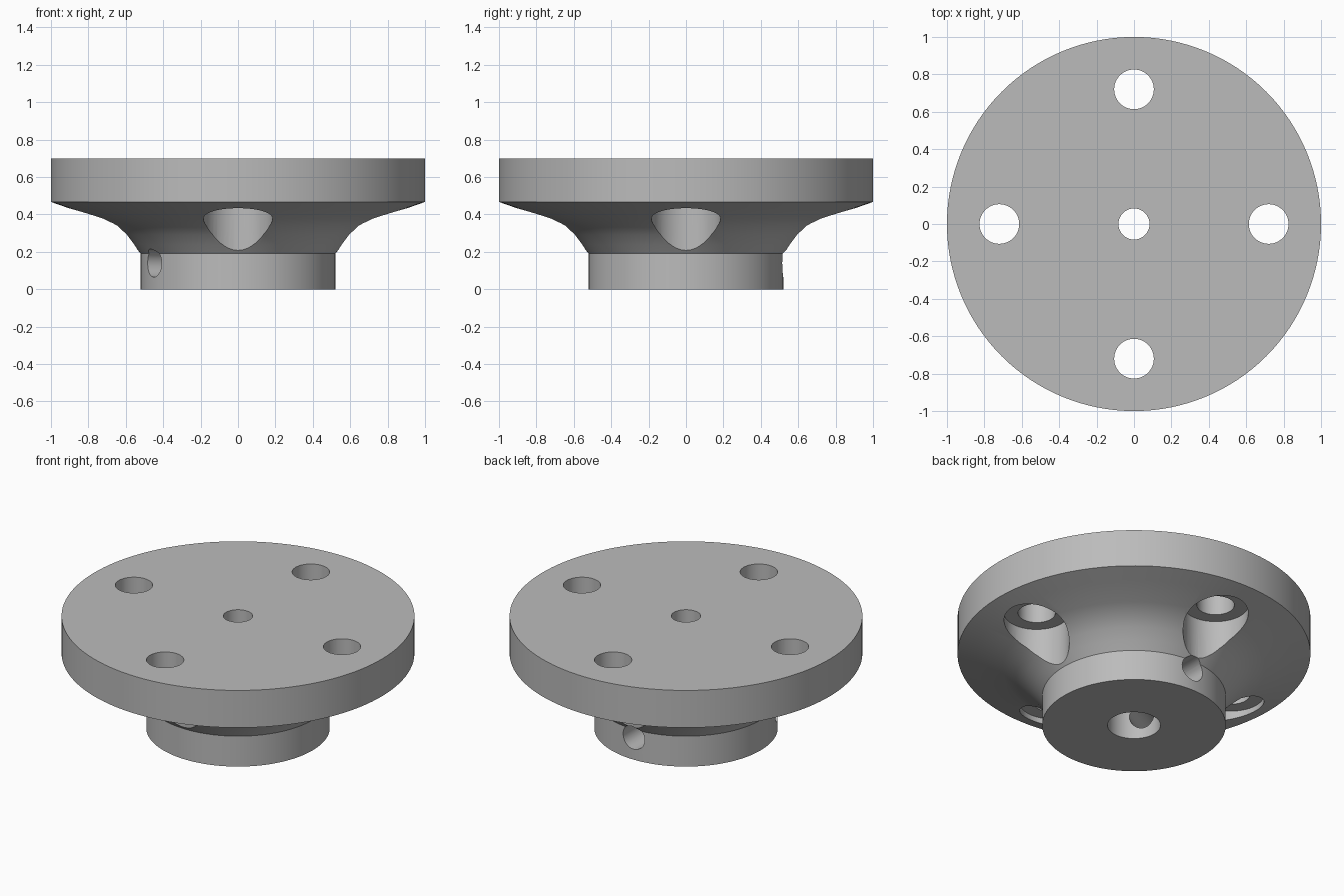
import bpy
import bmesh
from math import pi, radians, cos, sin
from mathutils import Matrix, Vector

cube = bpy.data.objects.get("Cube")
if cube:
    bpy.data.objects.remove(cube, do_unlink=True)

metal = bpy.data.materials.new("plain grey metal")
metal.use_nodes = True
grey = (0.5, 0.5, 0.5, 1)
metal.diffuse_color = grey
metal.node_tree.nodes["Principled BSDF"].inputs["Base Color"].default_value = grey


def lathe(name, profile, steps, closed=False):
    """Spin an (r, z) profile around the z axis."""
    bm = bmesh.new()
    verts = [bm.verts.new((r, 0, z)) for r, z in profile]
    edges = [bm.edges.new(pair) for pair in zip(verts, verts[1:])]
    if closed:
        edges.append(bm.edges.new((verts[-1], verts[0])))
    bmesh.ops.spin(bm, geom=verts + edges, cent=(0, 0, 0), axis=(0, 0, 1),
                   angle=2 * pi, steps=steps)
    bmesh.ops.remove_doubles(bm, verts=bm.verts, dist=0.0001)
    bmesh.ops.recalc_face_normals(bm, faces=bm.faces)
    mesh = bpy.data.meshes.new(name)
    bm.to_mesh(mesh)
    bm.free()
    mesh.materials.append(metal)
    obj = bpy.data.objects.new(name, mesh)
    bpy.context.collection.objects.link(obj)
    return obj


def cut(target, cutter):
    """Subtract the cutter from the target and discard it."""
    cutter.hide_render = True
    bpy.context.view_layer.objects.active = target
    mod = target.modifiers.new("cut", 'BOOLEAN')
    mod.operation = 'DIFFERENCE'
    mod.solver = 'EXACT'
    mod.object = cutter
    bpy.ops.object.modifier_apply(modifier=mod.name)
    bpy.data.objects.remove(cutter, do_unlink=True)


# Disc, flared neck and hub, with a stepped bore through the middle
shoulder = 0.467
outer = [(0.52, 0), (0.52, 0.19), (0.56, 0.238), (0.61, 0.292), (0.67, 0.342),
         (0.745, 0.378), (0.9, 0.432), (1, shoulder), (1, 0.7)]
bore = [(0.083, 0.7), (0.083, shoulder), (0.15, shoulder), (0.15, 0)]
flange = lathe("flange_body", outer + bore, 128, closed=True)

# Four counterbored bolt holes
for i in range(4):
    a = i * pi / 2
    bolt = lathe("bolt_hole_cutter",
                 [(0, -0.1), (0.185, -0.1), (0.185, shoulder),
                  (0.106, shoulder), (0.106, 0.8), (0, 0.8)], 48)
    bolt.data.transform(Matrix.Translation((0.72 * cos(a), 0.72 * sin(a), 0)))
    cut(flange, bolt)

# Two radial set screw holes in the hub
for angle in (90, 210):
    screw = lathe("screw_hole_cutter",
                  [(0, 0.1), (0.075, 0.1), (0.075, 0.8), (0, 0.8)], 32)
    a = radians(angle)
    turn = Vector((cos(a), sin(a), 0)).to_track_quat('Z', 'Y').to_matrix().to_4x4()
    screw.data.transform(Matrix.Translation((0, 0, 0.14)) @ turn)
    cut(flange, screw)

# Smooth curved walls, crisp rims
bpy.ops.object.select_all(action='DESELECT')
flange.select_set(True)
bpy.context.view_layer.objects.active = flange
bpy.ops.object.shade_smooth_by_angle(angle=radians(30))
